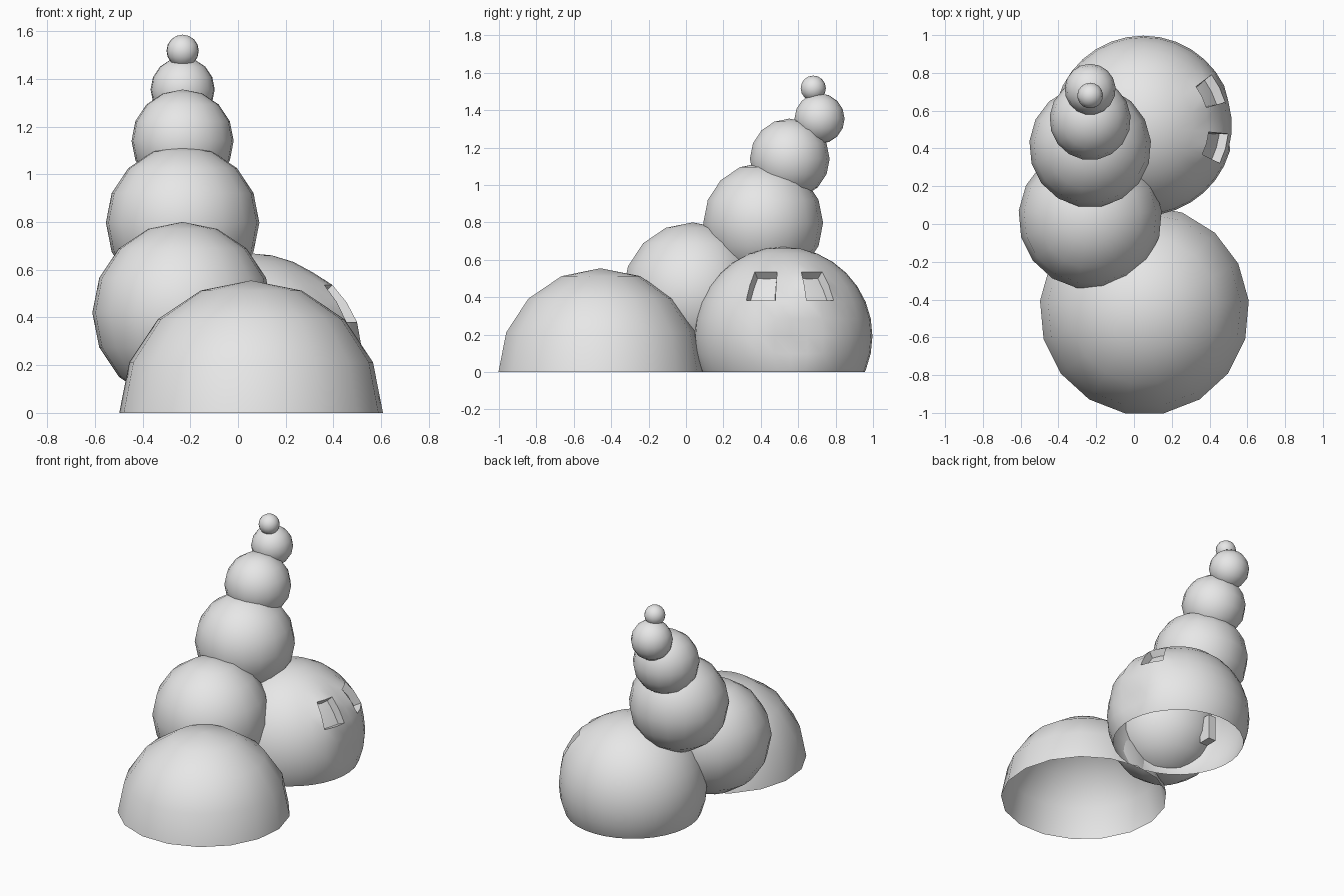
import bpy, bmesh, math
from mathutils import Vector, Matrix

cube = bpy.data.objects.get("Cube")
if cube:
    bpy.data.objects.remove(cube, do_unlink=True)

GREY = (0.8, 0.8, 0.8, 1.0)
mat = bpy.data.materials.new("plain grey")
mat.use_nodes = True
mat.diffuse_color = GREY
mat.node_tree.nodes["Principled BSDF"].inputs["Base Color"].default_value = GREY


def finish(name, bm, location, angle=math.radians(40)):
    mesh = bpy.data.meshes.new(name)
    bm.to_mesh(mesh)
    bm.free()
    mesh.materials.append(mat)
    obj = bpy.data.objects.new(name, mesh)
    obj.location = location
    bpy.context.collection.objects.link(obj)
    bpy.ops.object.select_all(action='DESELECT')
    obj.select_set(True)
    bpy.context.view_layer.objects.active = obj
    bpy.ops.object.shade_smooth_by_angle(angle=angle)
    return obj


def ball(radius, segments=17, rings=8):
    bm = bmesh.new()
    bmesh.ops.create_uvsphere(bm, u_segments=segments, v_segments=rings, radius=radius)
    return bm


def cut_below(bm, z):
    geom = bm.verts[:] + bm.edges[:] + bm.faces[:]
    bmesh.ops.bisect_plane(bm, geom=geom, dist=1e-4, plane_co=(0, 0, z),
                           plane_no=(0, 0, 1), clear_inner=True)


# Open dome at the front
bm = ball(0.555)
cut_below(bm, 0)
finish("front_dome", bm, (0.055, -0.457, 0))

# Climbing chain of shrinking balls: radius, y, z
CHAIN = [(0.38, 0.035, 0.42), (0.323, 0.41, 0.797), (0.215, 0.553, 1.14),
         (0.135, 0.713, 1.355), (0.068, 0.68, 1.517)]
for i, (radius, y, z) in enumerate(CHAIN):
    finish(f"chain_ball_{i + 1}", ball(radius), (-0.232, y, z))

# Finer, open-bottomed head ball with two sunken eyes and a flat mouth
R, HEAD = 0.477, Vector((0.05, 0.52, 0.192))
STEP = math.tau / 34
FACING = math.pi / 2 - 8 * STEP
bm = ball(R, 34, 16)
bm.transform(Matrix.Rotation(-FACING, 4, 'Z'))
mouth_x = R * math.cos(2 * STEP)
for v in bm.verts:
    if v.co.x > 0 and abs(math.atan2(v.co.y, v.co.x)) < 2.1 * STEP and v.co.z < 0.02:
        v.co.x = min(v.co.x, mouth_x)
for side in (-1, 1):
    def in_eye(f):
        c = f.calc_center_median()
        turn = side * math.atan2(c.y, c.x)
        rise = math.asin(c.z / c.length)
        return STEP < turn < 3 * STEP and math.pi / 8 < rise < math.pi / 4
    faces = [f for f in bm.faces if in_eye(f)]
    # raised rim
    out = sum((f.normal for f in faces), Vector()).normalized()
    for v in {v for f in faces for v in f.verts}:
        v.co += out * 0.012
    bmesh.ops.inset_region(bm, faces=faces, thickness=0.008, depth=-0.05)
cut_below(bm, -HEAD.z)
bm.transform(Matrix.Rotation(FACING, 4, 'Z'))
finish("head_ball", bm, HEAD)

# Small block on the inside wall of the head
bm = bmesh.new()
bmesh.ops.create_cube(bm, size=1)
bmesh.ops.scale(bm, vec=(0.06, 0.09, 0.18), verts=bm.verts)
finish("inner_block", bm, (-0.31, 0.4, 0.28))
